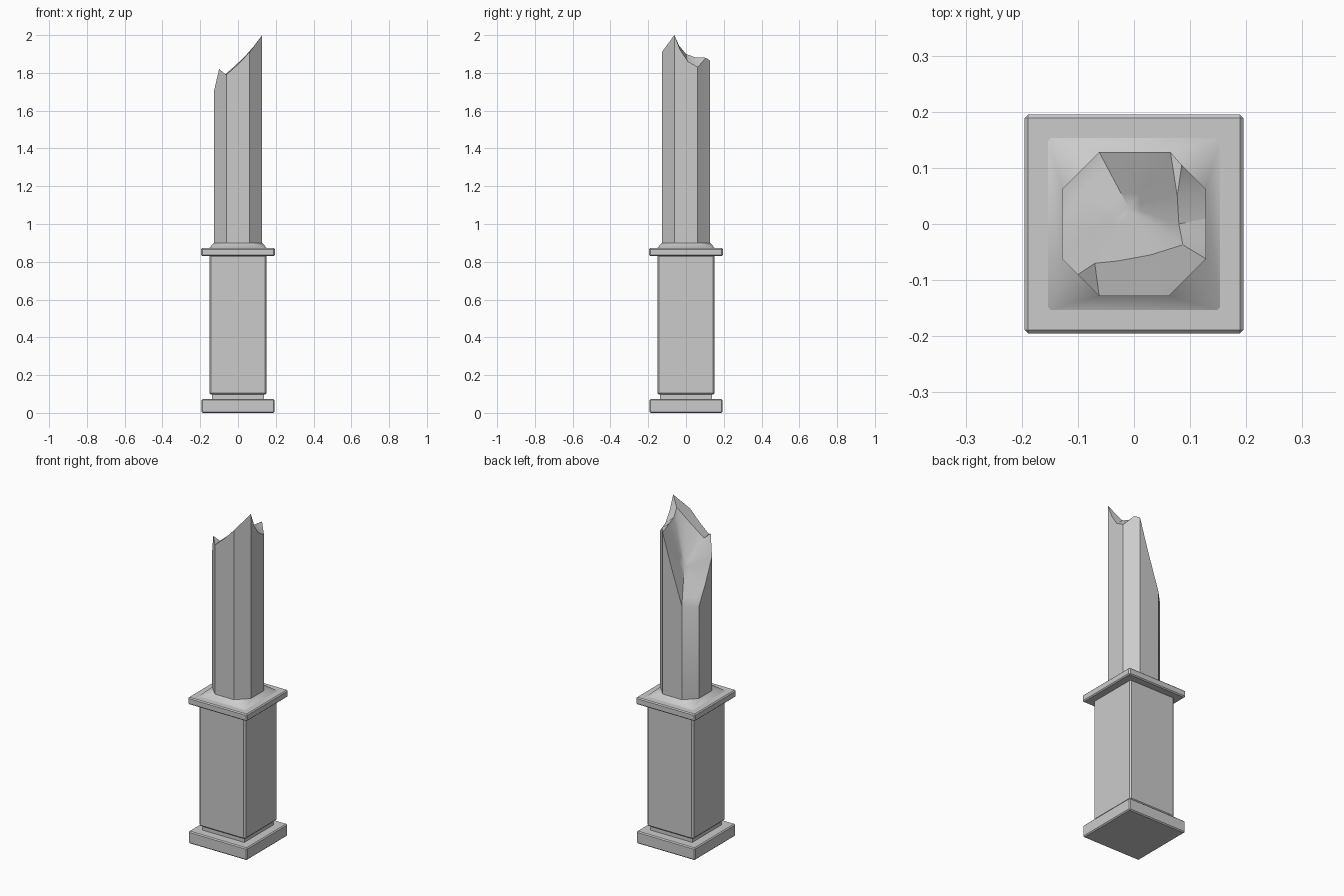
import bpy, bmesh
from mathutils import Vector

if "Cube" in bpy.data.objects:
    bpy.data.objects.remove(bpy.data.objects["Cube"])


def finish(bm, name, angle=0.5):
    bmesh.ops.recalc_face_normals(bm, faces=bm.faces)
    me = bpy.data.meshes.new(name)
    bm.to_mesh(me)
    bm.free()
    ob = bpy.data.objects.new(name, me)
    bpy.context.collection.objects.link(ob)
    bpy.ops.object.select_all(action='DESELECT')
    ob.select_set(True)
    bpy.context.view_layer.objects.active = ob
    bpy.ops.object.shade_smooth_by_angle(angle=angle)
    return ob


def slab(name, half, z0, z1, bevel):
    bm = bmesh.new()
    bmesh.ops.create_cube(bm, size=1)
    bmesh.ops.scale(bm, vec=(2 * half, 2 * half, z1 - z0), verts=bm.verts)
    bmesh.ops.translate(bm, vec=(0, 0, (z0 + z1) / 2), verts=bm.verts)
    if bevel:
        bmesh.ops.bevel(bm, geom=bm.edges[:], offset=bevel, segments=1, affect='EDGES')
    return finish(bm, name)


# Square pedestal
slab("base_plinth", 0.193, 0.0, 0.073, 0.006)
slab("base_neck", 0.138, 0.07, 0.105, 0)
slab("pedestal_shaft", 0.152, 0.098, 0.835, 0.008)
slab("pedestal_cap", 0.195, 0.83, 0.872, 0.006)

A, B = 0.128, 0.062
Z_FOOT = 0.9

# Flared collar from square to octagon
bm = bmesh.new()
octagon = [bm.verts.new((x, y, Z_FOOT)) for x, y in
           [(B, -A), (A, -B), (A, B), (B, A), (-B, A), (-A, B), (-A, -B), (-B, -A)]]
square = [bm.verts.new((x * 0.155, y * 0.155, 0.87)) for x, y in
          [(1, -1), (1, 1), (-1, 1), (-1, -1)]]
for i in range(4):
    a, b, c = octagon[2 * i], octagon[2 * i + 1], octagon[(2 * i + 2) % 8]
    bm.faces.new((square[i], b, a))
    bm.faces.new((square[i], square[(i + 1) % 4], c, b))
finish(bm, "flared_collar", 0.9)

# Broken octagonal column: outer break line, counter-clockwise from front left
bm = bmesh.new()
V = lambda *p: bm.verts.new(p)
front = [V(-B, -A, 1.79), V(0, -A, 1.845), V(B, -A, 1.91)]
peak = V(A, -B, 2.0)
right = [V(A, -0.03, 1.92), V(A, 0.01, 1.86), V(A, B, 1.83), V(0.085, 0.105, 1.88)]
back = [V(B + 0.003, A, 1.865), V(0.01, A, 1.68), V(-B, A, 1.46)]
left = [V(-A, B, 1.445), V(-A, 0, 1.56), V(-A, -B, 1.70)]
spike = V(-0.1, -0.09, 1.82)
outer = front + [peak] + right + back + left + [spike]

# Inner ridges of the break
right_ridge = [V(0.077, 0.05, 1.882), V(0.08, 0.0, 1.90)]
joint = V(0.087, -0.037, 1.945)
front_ridge = [V(0.03, -0.055, 1.88), V(-0.03, -0.066, 1.825), V(-0.07, -0.07, 1.79)]

# Column walls
foot = [V(v.co.x, v.co.y, Z_FOOT - 0.01) for v in outer]
n = len(outer)
for i in range(n):
    j = (i + 1) % n
    bm.faces.new((foot[i], foot[j], outer[j], outer[i]))

# Chipped facets on the front, right and left corner
chips = [
    (front[0], front[1], front_ridge[1], front_ridge[2]),
    (front[1], front[2], front_ridge[0], front_ridge[1]),
    (front[2], peak, joint, front_ridge[0]),
    (peak, right[0], joint),
    (right[0], right[1], right_ridge[1], joint),
    (right[1], right[2], right_ridge[0], right_ridge[1]),
    (right[2], right[3], right_ridge[0]),
    (right[3], back[0], right_ridge[0]),
    (front[0], front_ridge[2], spike),
]
faces = [bm.faces.new(c) for c in chips]

# Scooped hollow: rings shrinking to a low centre
ring = back + left + [spike] + front_ridge[::-1] + [joint] + right_ridge[::-1]
centre = Vector((-0.01, 0.03, 1.635))
m = len(ring)
rim = [v.co.copy() for v in ring]
for t in (0.25, 0.5, 0.75):
    new = [V(*p.lerp(centre, t)) for p in rim]
    for i in range(m):
        j = (i + 1) % m
        faces.append(bm.faces.new((ring[i], ring[j], new[j], new[i])))
    ring = new
tip = V(*centre)
for i in range(m):
    faces.append(bm.faces.new((ring[i], ring[(i + 1) % m], tip)))
bmesh.ops.triangulate(bm, faces=faces)
finish(bm, "broken_column", 0.6)
